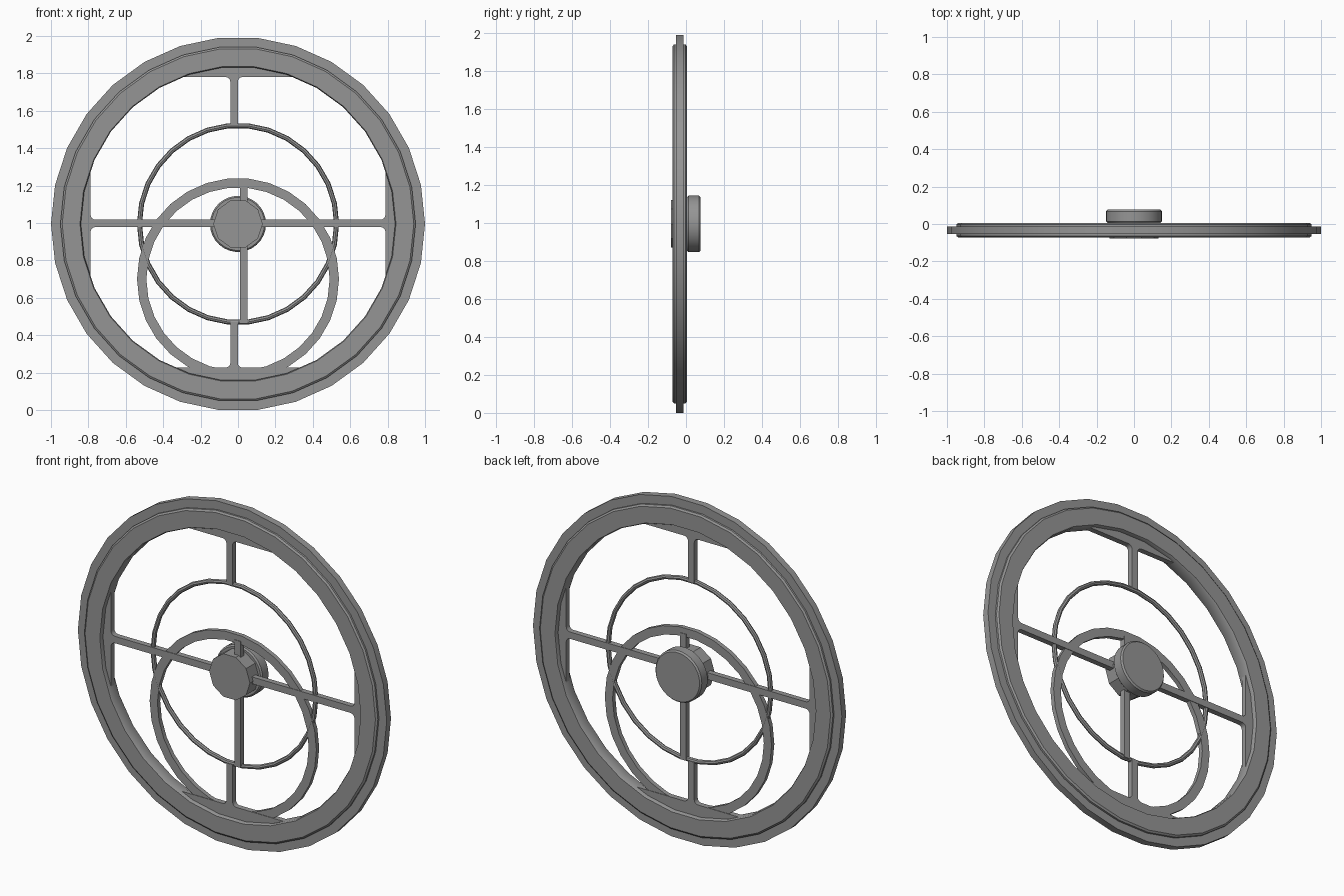
import bpy, bmesh
from math import cos, sin, pi, sqrt

cube = bpy.data.objects.get("Cube")
if cube:
    bpy.data.objects.remove(cube, do_unlink=True)

MID_Z = 0.995    # wheel axis height
MID_Y = -0.033   # middle plane of the rim

metal = bpy.data.materials.new("grey metal")
metal.use_nodes = True
grey = (0.3, 0.3, 0.3, 1)
metal.diffuse_color = grey
metal.node_tree.nodes["Principled BSDF"].inputs["Base Color"].default_value = grey


def finish(bm, name):
    """Turn a bmesh into a shaded object."""
    bmesh.ops.recalc_face_normals(bm, faces=bm.faces[:])
    mesh = bpy.data.meshes.new(name)
    bm.to_mesh(mesh)
    bm.free()
    mesh.materials.append(metal)
    obj = bpy.data.objects.new(name, mesh)
    bpy.context.collection.objects.link(obj)
    bpy.ops.object.select_all(action='DESELECT')
    obj.select_set(True)
    bpy.context.view_layer.objects.active = obj
    bpy.ops.object.shade_smooth_by_angle(angle=pi / 6)
    return obj


def lathe(name, profile, sides, z=MID_Z, ring=True):
    """Spin (radius, y) points about the y axis; a ring closes its profile, a disc gets caps."""
    bm = bmesh.new()
    loops = []
    for i in range(sides):
        a = 2 * pi * i / sides
        loops.append([bm.verts.new((r * cos(a), y, z + r * sin(a))) for r, y in profile])
    count = len(profile)
    for i in range(sides):
        a, b = loops[i], loops[(i + 1) % sides]
        for j in range(count if ring else count - 1):
            k = (j + 1) % count
            bm.faces.new((a[j], a[k], b[k], b[j]))
    if not ring:
        bm.faces.new([l[0] for l in loops])
        bm.faces.new([l[-1] for l in loops])
    return finish(bm, name)


def plate(name, outline, depth):
    """Extrude an (x, z) outline, measured from the axis, through the middle plane."""
    bm = bmesh.new()
    face = bm.faces.new([bm.verts.new((x, MID_Y - depth / 2, MID_Z + z)) for x, z in outline])
    grown = bmesh.ops.extrude_face_region(bm, geom=[face])["geom"]
    bmesh.ops.translate(bm, vec=(0, depth, 0),
                        verts=[v for v in grown if isinstance(v, bmesh.types.BMVert)])
    return finish(bm, name)


def spoke(name, turn, start, chord, offset):
    """A bar that flares through fillets into a plate filling a segment of the rim."""
    half, fillet, embed = 0.02, 0.025, 0.86
    side = sqrt(embed ** 2 - chord ** 2)
    right = [(offset + half, start)]
    for i in range(5):
        a = pi / 2 * i / 4
        right.append((offset + half + fillet * (1 - cos(a)), chord - fillet * (1 - sin(a))))
    left = [(2 * offset - x, y) for x, y in reversed(right)]
    arc = []
    for i in range(9):
        t = side * (1 - i / 4)
        arc.append((t, sqrt(embed ** 2 - t ** 2)))
    c, s = round(cos(turn)), round(sin(turn))
    plate(name, [(x * c - y * s, x * s + y * c) for x, y in right + arc + left], 0.032)


# Rim: bevelled body with a thin tread flange round the outside
body = [(0.84, -0.026), (0.845, -0.035), (0.94, -0.035), (0.95, -0.028), (0.95, -0.018),
        (1.0, -0.018)]
front = [(r, MID_Y + y * 1.1) for r, y in body]
back = [(r, MID_Y - y * 1.1) for r, y in reversed(body)]
lathe("rim", front + back, 30)

# Spokes, with the upright pair set slightly to one side
spoke("top_spoke", 0, 0.525, 0.785, -0.021)
spoke("bottom_spoke", pi, 0.525, 0.768, 0.021)
spoke("left_spoke", -pi / 2, 0.08, 0.788, -0.003)
spoke("right_spoke", pi / 2, 0.08, 0.788, 0.003)

# Inner upright running between the two inner rings
plate("inner_upright", [(0.012, -0.53), (0.052, -0.53), (0.052, 0.21), (0.012, 0.21)], 0.032)

# Round wire ring about the axis
tube = [(0.527 + 0.0135 * cos(pi * k / 4), MID_Y + 0.0135 * sin(pi * k / 4)) for k in range(8)]
lathe("wire_ring", tube, 30)

# Flat ring hanging low, touching the rim
lathe("flat_ring", [(0.49, MID_Y - 0.013), (0.54, MID_Y - 0.013),
                    (0.54, MID_Y + 0.013), (0.49, MID_Y + 0.013)], 30, z=0.70)

# Hub: faceted front boss and round bevelled back cap
lathe("hub_front", [(0.132, -0.078), (0.132, 0.01)], 10, ring=False)
lathe("hub_back", [(0.142, 0.006), (0.15, 0.014), (0.15, 0.068), (0.142, 0.077)], 30, ring=False)
